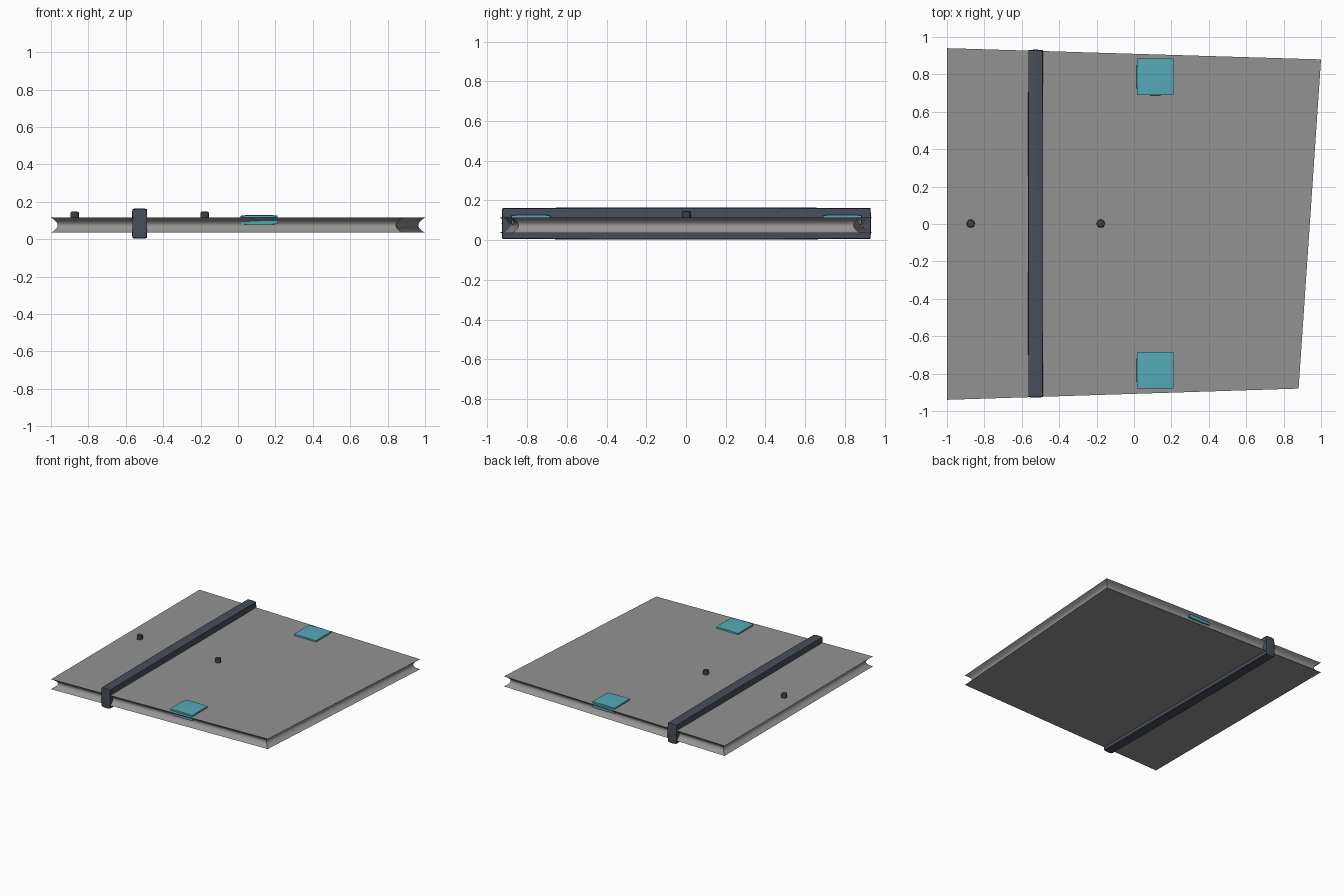
import bpy, bmesh, math
from mathutils import Vector

cube = bpy.data.objects.get("Cube")
if cube:
    bpy.data.objects.remove(cube, do_unlink=True)


def material(name, rgb):
    m = bpy.data.materials.new(name)
    m.use_nodes = True
    m.diffuse_color = (*rgb, 1)
    m.node_tree.nodes["Principled BSDF"].inputs["Base Color"].default_value = (*rgb, 1)
    return m


GREY = material("board grey", (0.29, 0.29, 0.29))
SIDE = material("edge grey", (0.31, 0.295, 0.295))
SLATE = material("strap slate", (0.065, 0.075, 0.1))
TEAL = material("plate teal", (0.09, 0.4, 0.48))
DARK = material("stud charcoal", (0.045, 0.045, 0.055))


def finish(bm, name, *mats):
    bmesh.ops.recalc_face_normals(bm, faces=bm.faces)
    me = bpy.data.meshes.new(name)
    bm.to_mesh(me)
    bm.free()
    ob = bpy.data.objects.new(name, me)
    bpy.context.collection.objects.link(ob)
    for m in mats:
        me.materials.append(m)
    bpy.ops.object.select_all(action='DESELECT')
    ob.select_set(True)
    bpy.context.view_layer.objects.active = ob
    bpy.ops.object.shade_smooth_by_angle(angle=math.radians(30))
    return ob


def soft_box(name, centre, half, bulge, mat):
    """Box whose faces swell slightly towards their middles."""
    bm = bmesh.new()
    bmesh.ops.create_cube(bm, size=2)
    bmesh.ops.subdivide_edges(bm, edges=bm.edges[:], cuts=5, use_grid_fill=True)
    for v in bm.verts:
        p = v.co.copy()
        for i in range(3):
            others = (p.length_squared - p[i] ** 2) / 2
            v.co[i] = centre[i] + half[i] * p[i] * (1 - bulge[i] * others)
    finish(bm, name, mat)


# Board: skewed outline stacked in rings, with a hollow groove round its edge
corners = [(-1, -0.94), (0.88, -0.88), (1, 0.88), (-1, 0.94)]
bm = bmesh.new()
rings = []
STEPS = 10
for s in range(STEPS + 1):
    t = 2 * s / STEPS - 1
    d = 0.036 * (1 - t * t)
    rings.append([bm.verts.new((x - math.copysign(d, x), y - math.copysign(d, y), 0.075 + 0.04 * t))
                  for x, y in corners])
for lo, hi in zip(rings, rings[1:]):
    for i in range(4):
        j = (i + 1) % 4
        bm.faces.new((lo[i], lo[j], hi[j], hi[i])).material_index = 1
bm.faces.new(rings[0])
bm.faces.new(rings[-1])
finish(bm, "board", GREY, SIDE)

# Strap across the board
soft_box("strap", (-0.526, 0.002, 0.084), (0.041, 0.93, 0.081), (0.1, 0.006, 0.08), SLATE)

# Two plates let into the top near the long edges
for name, y in (("front_plate", -0.782), ("back_plate", 0.787)):
    soft_box(name, (0.113, y, 0.103), (0.099, 0.099, 0.027), (0.02, 0.02, 0.2), TEAL)

# Studs on the centre line
for name, x in (("outer_stud", -0.873), ("inner_stud", -0.178)):
    bm = bmesh.new()
    bmesh.ops.create_cone(bm, cap_ends=True, segments=16, radius1=0.022, radius2=0.022, depth=0.06)
    bmesh.ops.translate(bm, verts=bm.verts, vec=Vector((x, 0.002, 0.117)))
    rim = [e for e in bm.edges if all(v.co.z > 0.13 for v in e.verts)]
    bmesh.ops.bevel(bm, geom=rim, offset=0.006, segments=2, profile=0.5, affect='EDGES')
    finish(bm, name, DARK)
